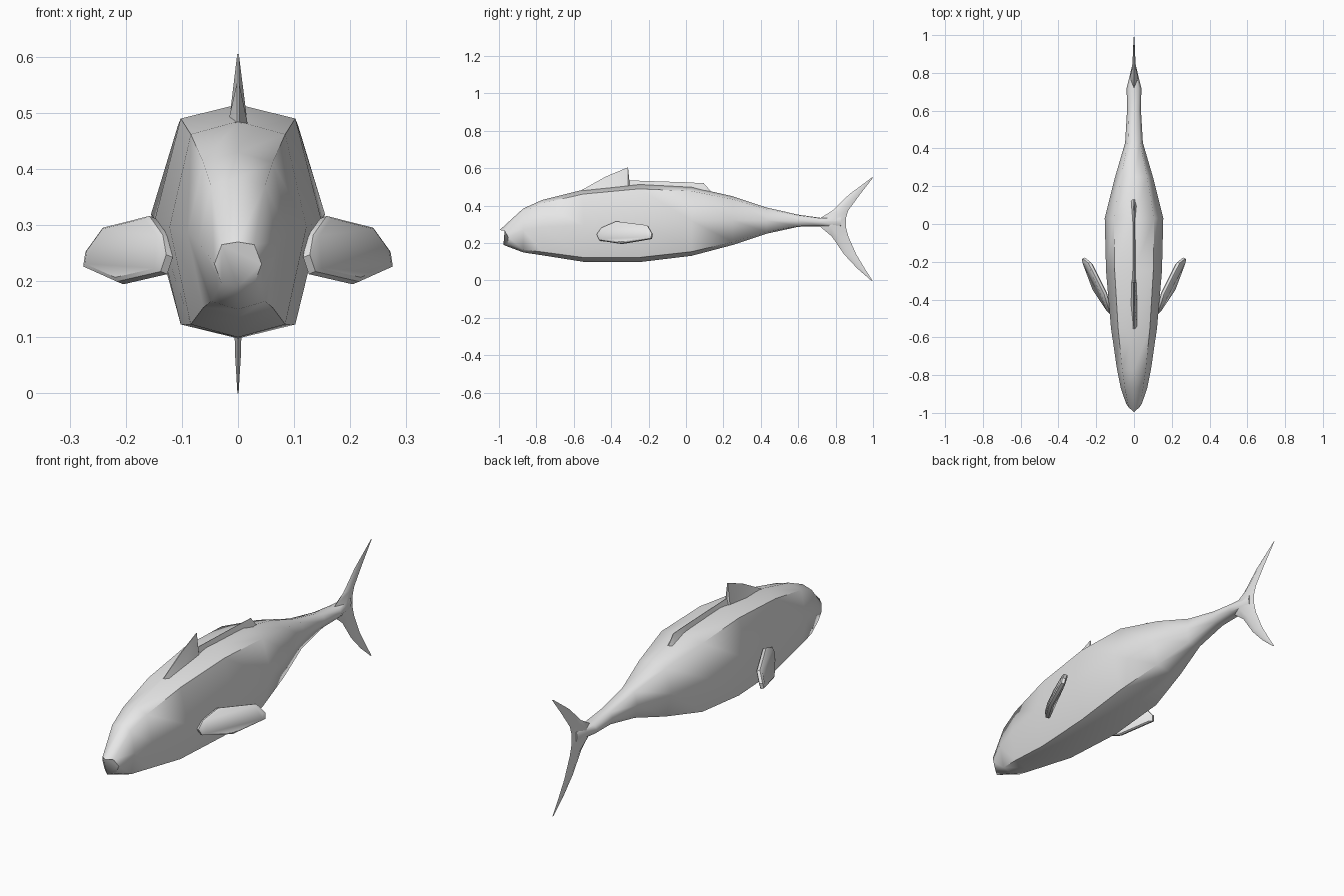
import bpy, bmesh, math
from mathutils import Vector

cube = bpy.data.objects.get("Cube")
if cube:
    bpy.data.objects.remove(cube, do_unlink=True)

grey = bpy.data.materials.new("light_grey")
grey.use_nodes = True
grey.diffuse_color = (0.8, 0.8, 0.8, 1)
grey.node_tree.nodes["Principled BSDF"].inputs["Base Color"].default_value = (0.8, 0.8, 0.8, 1)


def loft(name, rings, angle):
    """Skin a list of closed rings and cap both ends."""
    bm = bmesh.new()
    loops = [[bm.verts.new(p) for p in ring] for ring in rings]
    n = len(loops[0])
    for a, b in zip(loops, loops[1:]):
        for i in range(n):
            j = (i + 1) % n
            bm.faces.new((a[i], a[j], b[j], b[i]))
    bm.faces.new(loops[0])
    bm.faces.new(loops[-1])
    bmesh.ops.recalc_face_normals(bm, faces=bm.faces)
    mesh = bpy.data.meshes.new(name)
    bm.to_mesh(mesh)
    bm.free()
    mesh.materials.append(grey)
    obj = bpy.data.objects.new(name, mesh)
    bpy.context.collection.objects.link(obj)
    bpy.ops.object.select_all(action='DESELECT')
    obj.select_set(True)
    bpy.context.view_layer.objects.active = obj
    bpy.ops.object.shade_smooth_by_angle(angle=math.radians(angle))
    return obj


# Body: eight-sided sections, given as (y, half width, bottom z, top z)
SECTION = [(0, 1), (0.69, 0.94), (1, 0.51), (0.69, 0.06),
           (0, 0), (-0.69, 0.06), (-1, 0.51), (-0.69, 0.94)]
STATIONS = [(-0.87, 0.07, 0.15, 0.385), (-0.77, 0.09, 0.135, 0.43),
            (-0.55, 0.122, 0.1, 0.485), (-0.25, 0.148, 0.098, 0.515),
            (0.03, 0.155, 0.132, 0.5), (0.25, 0.1, 0.19, 0.45),
            (0.43, 0.047, 0.25, 0.39), (0.6, 0.037, 0.287, 0.352),
            (0.72, 0.039, 0.29, 0.335), (0.83, 0.012, 0.29, 0.34)]
# the snout ring is swept back at the sides and at the chin
rings = [[(0.042 * u, -0.996 + 0.036 * abs(u) + 0.02 * (1 - v), 0.19 + 0.08 * v)
          for u, v in SECTION]]
rings += [[(w * u, y, lo + (hi - lo) * v) for u, v in SECTION]
          for y, w, lo, hi in STATIONS]
loft("body", rings, 60)

# Tail fin: crescent of lens sections, (z, leading y, trailing y, half width)
TAIL = [(0.0, 0.99, 0.997, 0.001), (0.065, 0.915, 0.955, 0.005),
        (0.14, 0.845, 0.91, 0.007), (0.235, 0.78, 0.868, 0.011),
        (0.285, 0.72, 0.855, 0.022), (0.335, 0.72, 0.855, 0.022),
        (0.375, 0.785, 0.868, 0.011), (0.46, 0.872, 0.93, 0.006),
        (0.55, 0.993, 1.0, 0.001)]
rings = []
for z, lead, trail, w in TAIL:
    mid = lead + 0.4 * (trail - lead)
    rings.append([(0, lead, z), (w, mid, z), (0, trail, z), (-w, mid, z)])
loft("tail_fin", rings, 60)

# Dorsal fin and trailing ridge: (y, half width, base z, top z)
DORSAL = [(-0.555, 0.019, 0.472, 0.485), (-0.43, 0.016, 0.49, 0.555),
          (-0.31, 0.014, 0.5, 0.605), (-0.303, 0.012, 0.5, 0.535),
          (0.0, 0.008, 0.49, 0.525), (0.095, 0.015, 0.475, 0.52),
          (0.13, 0.019, 0.462, 0.48)]
loft("dorsal_fin", [[(-w, y, lo), (w, y, lo), (0.1 * w, y, hi), (-0.1 * w, y, hi)]
                    for y, w, lo, hi in DORSAL], 30)

# Side fins: thick paddle with chamfered rims, mirrored
OUTLINE = [Vector(p) for p in [
    (0.122, -0.475, 0.245), (0.128, -0.45, 0.28), (0.152, -0.37, 0.314),
    (0.235, -0.205, 0.293), (0.266, -0.18, 0.25), (0.27, -0.185, 0.224),
    (0.21, -0.345, 0.197), (0.132, -0.462, 0.215)]]
centre = sum(OUTLINE, Vector()) / len(OUTLINE)
normal = Vector((0.85, -0.4, 0.34)).normalized()
for side, name in ((1, "left_fin"), (-1, "right_fin")):
    rings = []
    for offset, scale in ((-0.013, 0.9), (-0.007, 1), (0.007, 1), (0.013, 0.9)):
        ring = [centre + (p - centre) * scale + normal * offset for p in OUTLINE]
        rings.append([(side * p.x, p.y, p.z) for p in ring])
    loft(name, rings, 40)
